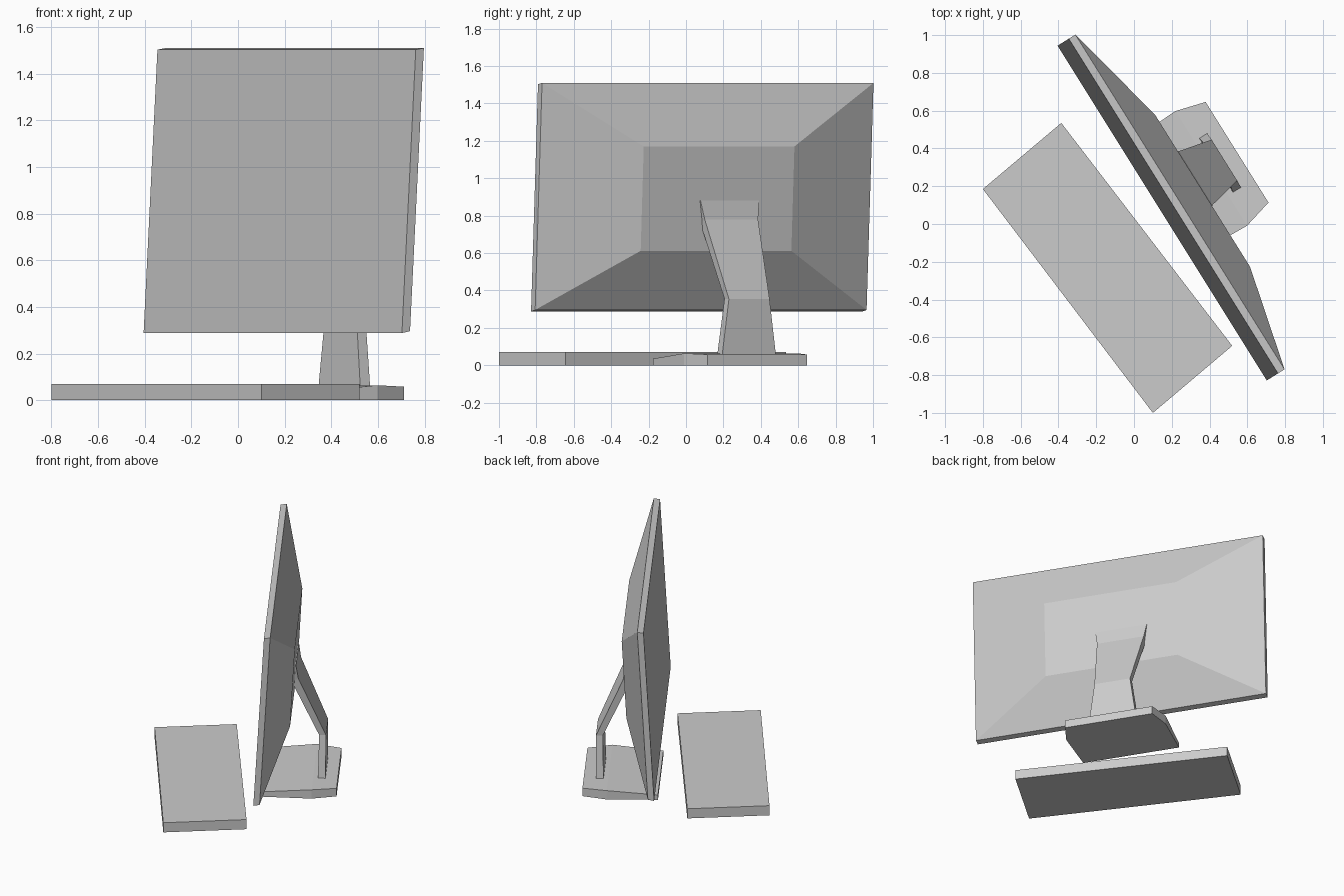
import bpy
import bmesh
from mathutils import Vector

old = bpy.data.objects.get("Cube")
if old:
    bpy.data.objects.remove(old, do_unlink=True)

# Single plain grey finish
grey = bpy.data.materials.new("light grey")
grey.use_nodes = True
COLOUR = (0.6, 0.6, 0.6, 1)
grey.diffuse_color = COLOUR
grey.node_tree.nodes["Principled BSDF"].inputs["Base Color"].default_value = COLOUR

# Directions of the turned display: along its width and out of its back
SIDE = Vector((0.53, -0.848, 0))
BACK = Vector((0.848, 0.53, 0))


def at(s, d, z):
    return SIDE * s + BACK * d + Vector((0, 0, z))


def loft(name, rings):
    """Join four-cornered rings into a closed flat-shaded solid."""
    bm = bmesh.new()
    loops = [[bm.verts.new(p) for p in ring] for ring in rings]
    for a, b in zip(loops, loops[1:]):
        for i in range(4):
            j = (i + 1) % 4
            bm.faces.new((a[i], a[j], b[j], b[i]))
    bm.faces.new(loops[0][::-1])
    bm.faces.new(loops[-1])
    bmesh.ops.recalc_face_normals(bm, faces=bm.faces)
    mesh = bpy.data.meshes.new(name)
    bm.to_mesh(mesh)
    bm.free()
    mesh.materials.append(grey)
    obj = bpy.data.objects.new(name, mesh)
    bpy.context.collection.objects.link(obj)
    return obj


def upright(mid, half, d_low, d_high, low, high):
    """Leaning rectangle used for the display layers."""
    return [at(mid - half, d_low, low), at(mid + half, d_low, low),
            at(mid + half, d_high, high), at(mid - half, d_high, high)]


# Display: front, rim, and tapered raised back
loft("display", [
    upright(0.03, 1.045, 0.157, 0.227, 0.288, 1.503),
    upright(0.03, 1.045, 0.198, 0.268, 0.296, 1.51),
    upright(0.042, 0.475, 0.37, 0.401, 0.612, 1.17),
])

# Bent stand arm: height front/back, depth front/back, half width
ARM = [(0.05, 0.05, 0.533, 0.583, 0.17),
       (0.355, 0.355, 0.54, 0.585, 0.128),
       (0.76, 0.78, 0.36, 0.405, 0.168),
       (0.88, 0.88, 0.37, 0.39, 0.185)]
MID = -0.033
loft("stand_arm", [
    [at(MID - w, df, zf), at(MID + w, df, zf), at(MID + w, db, zb), at(MID - w, db, zb)]
    for zf, zb, df, db, w in ARM
])

# Stand base: depth, half width, top height
BASE = [(0.165, 0.345, 0.035), (0.502, 0.358, 0.064), (0.664, 0.314, 0.058)]
loft("stand_base", [
    [at(MID - w, d, 0), at(MID + w, d, 0), at(MID + w, d, top), at(MID - w, d, top)]
    for d, w, top in BASE
])

# Keyboard slab lying in front of the display
CORNERS = [(-0.8, 0.185), (0.1, -1.0), (0.52, -0.645), (-0.385, 0.535)]
loft("keyboard", [[(x, y, z) for x, y in CORNERS] for z in (0, 0.07)])
